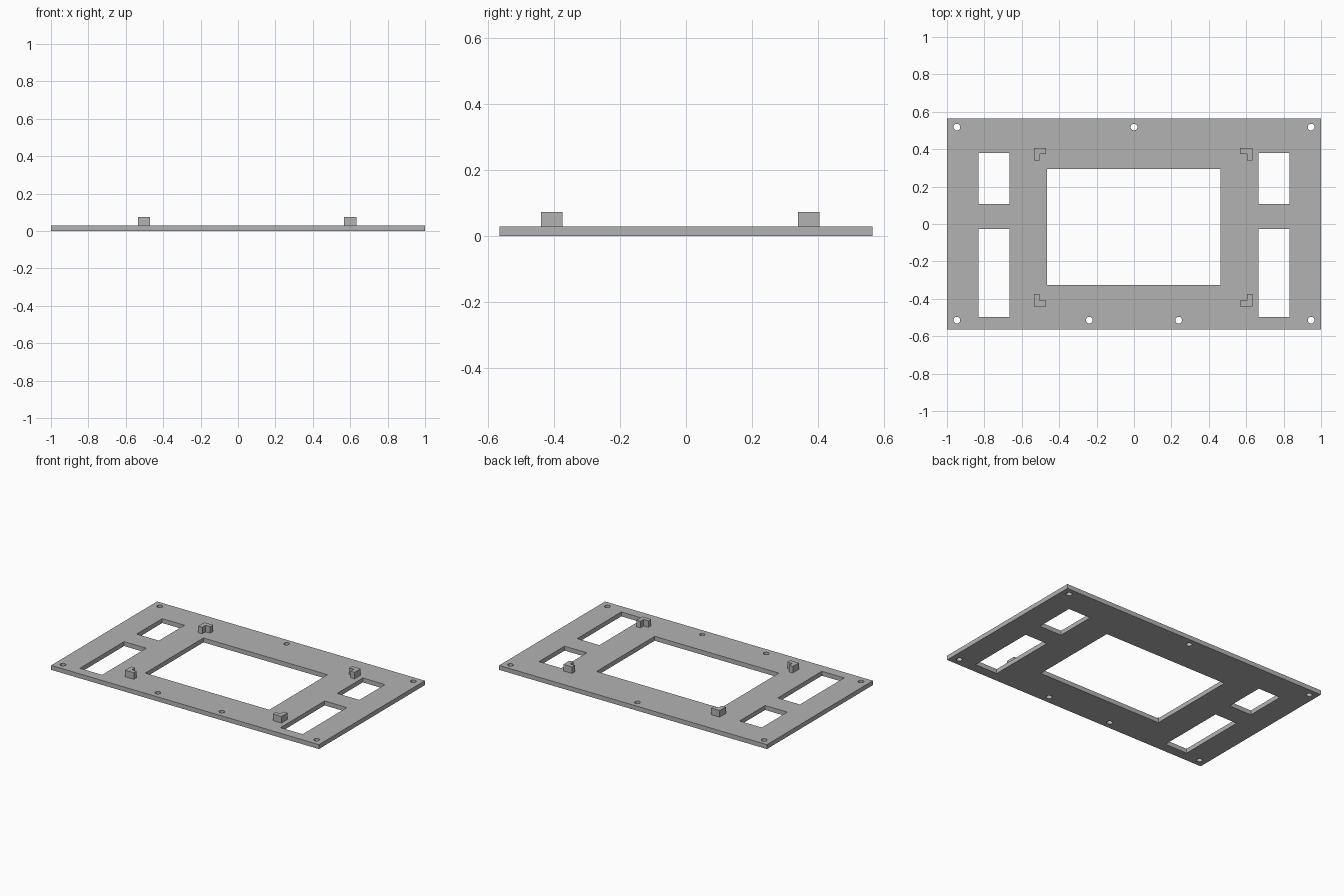
import bpy, bmesh
from math import cos, sin, tau

cube = bpy.data.objects.get("Cube")
if cube:
    bpy.data.objects.remove(cube)

PLATE_TOP = 0.03
BRACKET_TOP = 0.074

grey = bpy.data.materials.new("plain grey")
grey.use_nodes = True
grey.diffuse_color = (0.45, 0.45, 0.45, 1)
grey.node_tree.nodes["Principled BSDF"].inputs["Base Color"].default_value = grey.diffuse_color


def rectangle(x0, x1, y0, y1):
    return [(x0, y0), (x1, y0), (x1, y1), (x0, y1)]


def circle(x, y, radius, sides=24):
    return [(x + radius * cos(tau * i / sides), y + radius * sin(tau * i / sides))
            for i in range(sides)]


def extrude_outlines(name, outlines, z0, z1):
    """Fill the first outline, leave the others open, and extrude to a solid."""
    curve = bpy.data.curves.new(name, "CURVE")
    curve.dimensions = "2D"
    curve.fill_mode = "BOTH"
    curve.extrude = (z1 - z0) / 2
    for outline in outlines:
        spline = curve.splines.new("POLY")
        spline.points.add(len(outline) - 1)
        for point, (x, y) in zip(spline.points, outline):
            point.co = (x, y, 0, 1)
        spline.use_cyclic_u = True
    source = bpy.data.objects.new(name + " outline", curve)
    bpy.context.collection.objects.link(source)
    bpy.context.view_layer.update()
    graph = bpy.context.evaluated_depsgraph_get()
    mesh = bpy.data.meshes.new_from_object(source.evaluated_get(graph))
    bpy.data.objects.remove(source)

    # Weld the caps to the walls and rest the part at its height
    bm = bmesh.new()
    bm.from_mesh(mesh)
    bmesh.ops.remove_doubles(bm, verts=bm.verts, dist=0.0001)
    bmesh.ops.translate(bm, verts=bm.verts, vec=(0, 0, (z0 + z1) / 2))
    bmesh.ops.recalc_face_normals(bm, faces=bm.faces)
    for face in bm.faces:
        face.smooth = False
    bm.to_mesh(mesh)
    bm.free()
    mesh.name = name
    mesh.materials.clear()
    mesh.materials.append(grey)
    part = bpy.data.objects.new(name, mesh)
    bpy.context.collection.objects.link(part)
    return part


# Panel with a display window, side windows and screw holes
openings = [rectangle(-0.465, 0.462, -0.326, 0.295)]
for x0, x1 in ((-0.832, -0.666), (0.666, 0.832)):
    openings.append(rectangle(x0, x1, 0.107, 0.38))
    openings.append(rectangle(x0, x1, -0.498, -0.027))
for x in (-0.947, 0, 0.947):
    openings.append(circle(x, 0.518, 0.018))
for x in (-0.947, -0.239, 0.239, 0.947):
    openings.append(circle(x, -0.514, 0.018))
extrude_outlines("panel", [rectangle(-1, 1, -0.565, 0.565)] + openings, 0, PLATE_TOP)

# Four L-shaped corner brackets, each with its elbow facing outward
ARM, THICK = 0.065, 0.03
CENTRE_X, CENTRE_Y, HALF_X, HALF_Y = 0.049, -0.0175, 0.584, 0.4225
elbow = [(0, 0), (ARM, 0), (ARM, THICK), (THICK, THICK), (THICK, ARM), (0, ARM)]
for side, sx in (("right", -1), ("left", 1)):
    for end, sy in (("front", -1), ("back", 1)):
        outline = [(CENTRE_X + sx * (HALF_X - u), CENTRE_Y + sy * (HALF_Y - v))
                   for u, v in elbow]
        extrude_outlines(f"{end}_{side}_bracket", [outline], PLATE_TOP, BRACKET_TOP)
